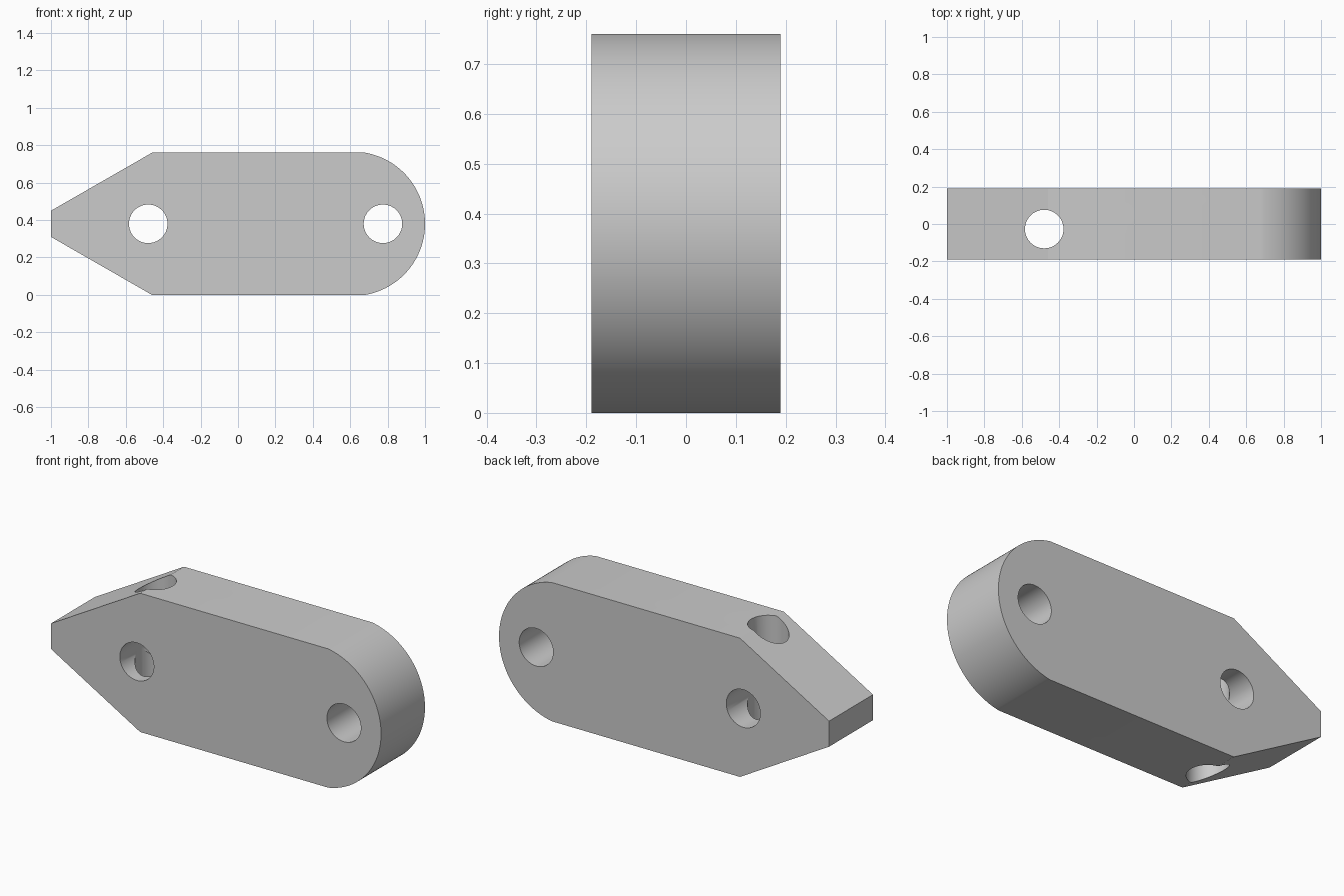
import bpy, bmesh, math

if "Cube" in bpy.data.objects:
    bpy.data.objects.remove(bpy.data.objects["Cube"])

H, D, R = 0.76, 0.19, 0.103   # height, half depth, hole radius

# Side profile: blunt wedge nose on the left, rounded end on the right
N = 64
a0 = math.atan2(0.38, 0.066)
rad = 0.386
profile = [(-1, 0.45), (-1, 0.31), (-0.46, 0)]
for i in range(N + 1):
    a = -a0 + 2 * a0 * i / N
    profile.append((1 - rad + rad * math.cos(a), H / 2 + H / 2 * math.sin(a) / math.sin(a0)))
profile.append((-0.46, H))

bm = bmesh.new()
face = bm.faces.new([bm.verts.new((x, -D, z)) for x, z in profile])
ext = bmesh.ops.extrude_face_region(bm, geom=[face])
verts = [v for v in ext["geom"] if isinstance(v, bmesh.types.BMVert)]
bmesh.ops.translate(bm, verts=verts, vec=(0, 2 * D, 0))
bmesh.ops.recalc_face_normals(bm, faces=bm.faces)
mesh = bpy.data.meshes.new("link_plate")
bm.to_mesh(mesh)
bm.free()
plate = bpy.data.objects.new("link_plate", mesh)
bpy.context.collection.objects.link(plate)


def drill(name, loc, rot):
    """Cut a round through hole in the plate."""
    bpy.ops.mesh.primitive_cylinder_add(vertices=64, radius=R, depth=2, location=loc, rotation=rot)
    cutter = bpy.context.object
    cutter.name = name
    cutter.hide_render = True
    mod = plate.modifiers.new(name, "BOOLEAN")
    mod.object = cutter
    mod.operation = "DIFFERENCE"
    mod.solver = "EXACT"
    bpy.context.view_layer.objects.active = plate
    bpy.ops.object.modifier_apply(modifier=name)
    bpy.data.objects.remove(cutter, do_unlink=True)


# Two cross holes and one vertical hole
for name, x in (("nose_hole", -0.48), ("end_hole", 0.775)):
    drill(name, (x, 0, H / 2), (math.pi / 2, 0, 0))
drill("vertical_hole", (-0.48, -0.027, H / 2), (0, 0, 0))

bpy.ops.object.select_all(action="DESELECT")
plate.select_set(True)
bpy.context.view_layer.objects.active = plate
bpy.ops.object.shade_smooth_by_angle(angle=math.radians(25))
